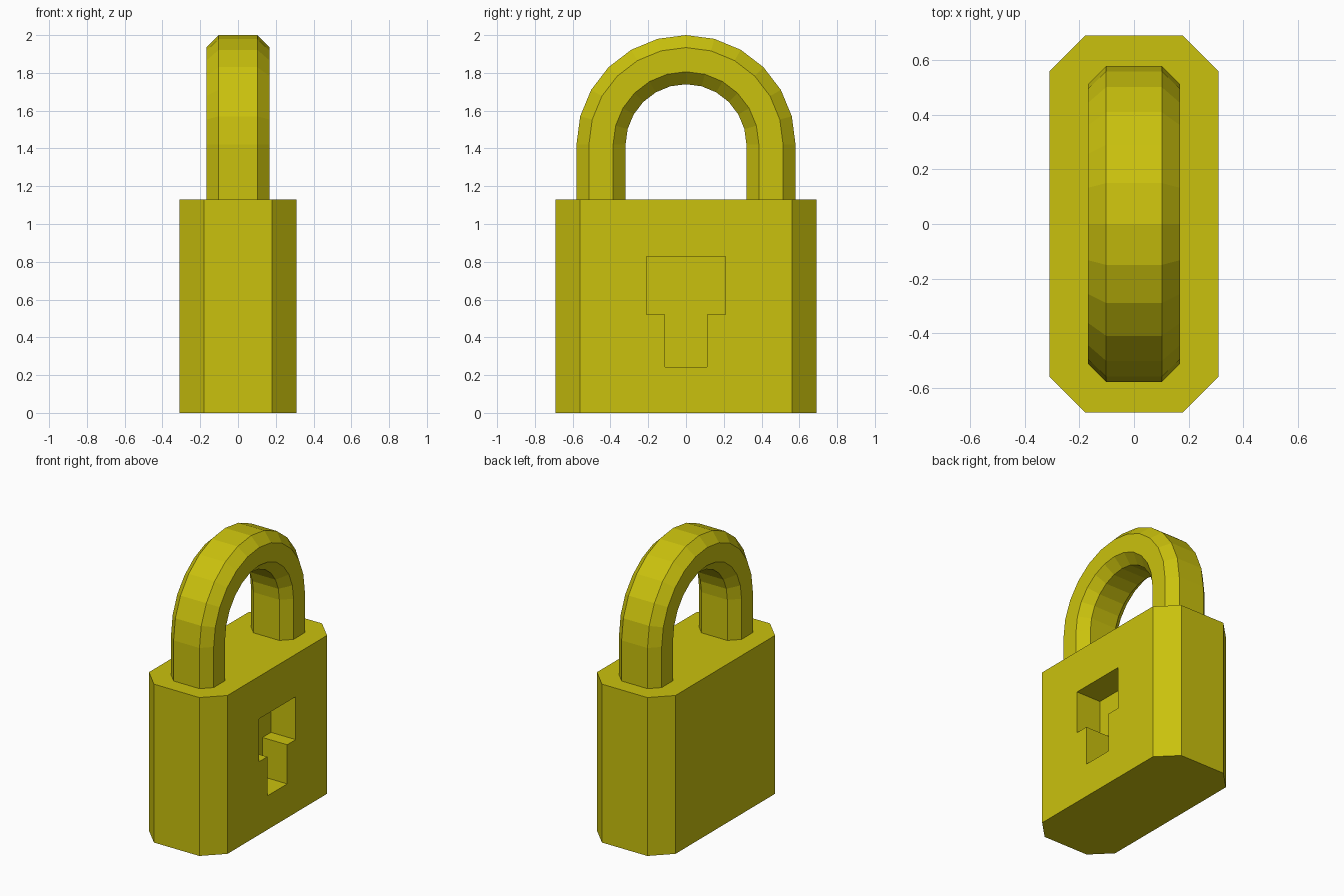
import bpy, bmesh
from math import cos, sin, pi
from mathutils import Vector

if "Cube" in bpy.data.objects:
    bpy.data.objects.remove(bpy.data.objects["Cube"])

metal = bpy.data.materials.new("yellow_metal")
metal.diffuse_color = (0.59, 0.535, 0.004, 1)
metal.use_nodes = True
metal.node_tree.nodes["Principled BSDF"].inputs["Base Color"].default_value = metal.diffuse_color


def finish(name, bm):
    bmesh.ops.recalc_face_normals(bm, faces=bm.faces)
    mesh = bpy.data.meshes.new(name)
    bm.to_mesh(mesh)
    bm.free()
    mesh.materials.append(metal)
    obj = bpy.data.objects.new(name, mesh)
    bpy.context.collection.objects.link(obj)
    return obj


def prism(name, profile, offset):
    bm = bmesh.new()
    face = bm.faces.new([bm.verts.new(p) for p in profile])
    ext = bmesh.ops.extrude_face_region(bm, geom=[face], use_keep_orig=True)
    top = [g for g in ext["geom"] if isinstance(g, bmesh.types.BMVert)]
    bmesh.ops.translate(bm, verts=top, vec=Vector(offset))
    return finish(name, bm)


def octagon(hx, hy, c):
    return [(hx, -hy + c), (hx, hy - c), (hx - c, hy), (-hx + c, hy),
            (-hx, hy - c), (-hx, -hy + c), (-hx + c, -hy), (hx - c, -hy)]


BODY_TOP, HALF_DEPTH, KEY_DEPTH = 1.13, 0.31, 0.195

# Body: chamfered block
body = prism("body", [(x, y, 0) for x, y in octagon(HALF_DEPTH, 0.692, 0.131)],
             (0, 0, BODY_TOP))

# Keyhole: T-shaped pocket in the +x face
half = [(0.112, 0.242), (0.112, 0.521), (0.208, 0.521), (0.208, 0.827)]
outline = half + [(-y, z) for y, z in reversed(half)]
cutter = prism("keyhole_cutter", [(HALF_DEPTH - KEY_DEPTH, y, z) for y, z in outline],
               (KEY_DEPTH + 0.1, 0, 0))
cutter.hide_render = True
cutter.hide_viewport = True
cut = body.modifiers.new("keyhole", "BOOLEAN")
cut.operation = "DIFFERENCE"
cut.solver = "EXACT"
cut.object = cutter

# Shackle: chamfered section swept up one leg, over the arch and down the other
ARC_Z, RADIUS, STEPS = 1.42, 0.45, 12
path = [(0, BODY_TOP)] + [(pi * i / STEPS, ARC_Z) for i in range(STEPS + 1)] + [(pi, BODY_TOP)]
section = octagon(0.168, 0.13, 0.066)
bm = bmesh.new()
rings = [[bm.verts.new((x, (RADIUS + r) * cos(a), z + (RADIUS + r) * sin(a)))
          for x, r in section] for a, z in path]
for r0, r1 in zip(rings, rings[1:]):
    for i in range(8):
        j = (i + 1) % 8
        bm.faces.new((r0[i], r0[j], r1[j], r1[i]))
bm.faces.new(rings[0])
bm.faces.new(rings[-1])
finish("shackle", bm)
